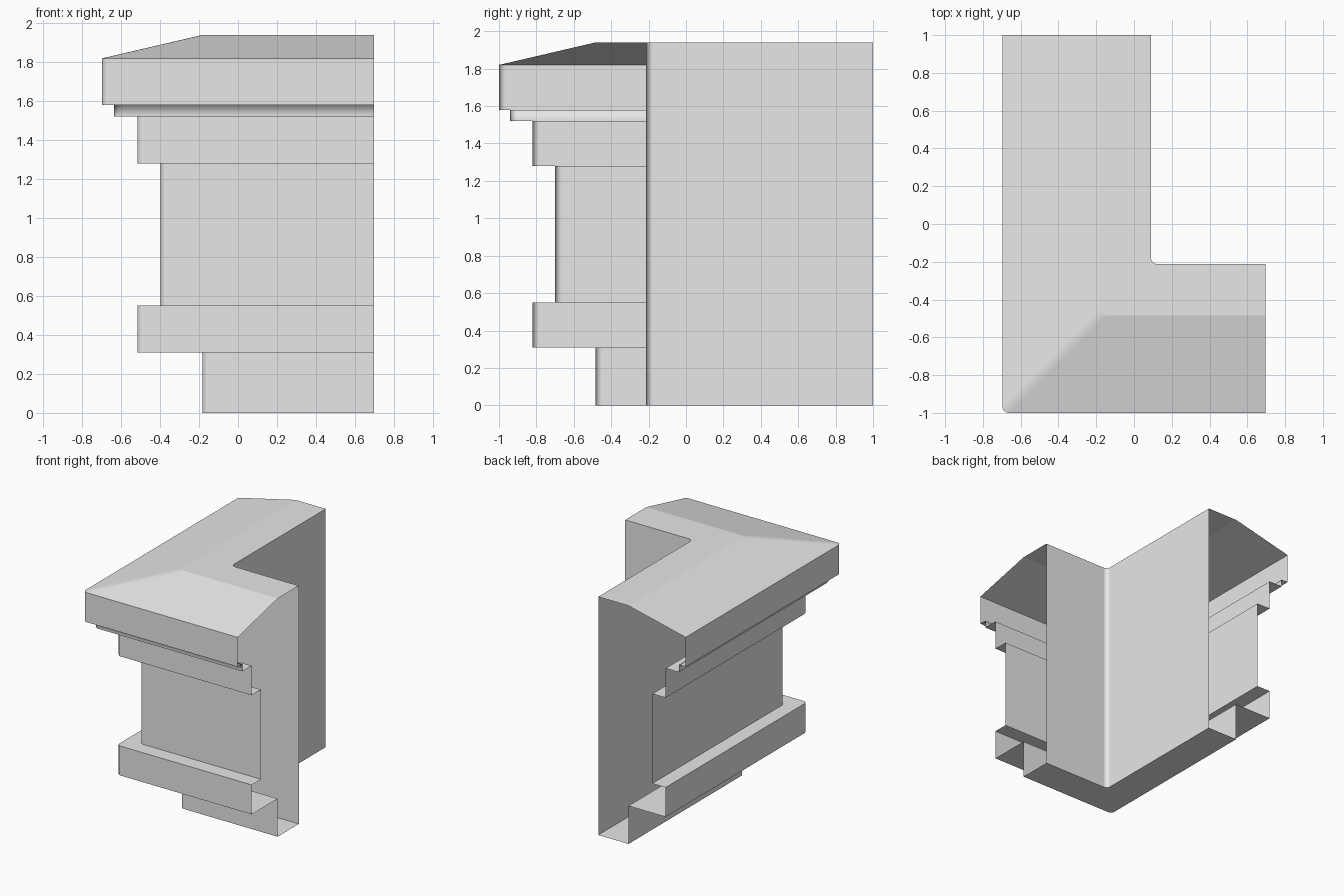
import bpy, bmesh
from math import pi, cos, sin

if "Cube" in bpy.data.objects:
    bpy.data.objects.remove(bpy.data.objects["Cube"], do_unlink=True)

HALF_X, HALF_Y = 0.697, 1.0
RADIUS, STEPS = 0.035, 6

grey = bpy.data.materials.new("light_grey")
grey.use_nodes = True
grey.diffuse_color = (0.8, 0.8, 0.8, 1)
for node in grey.node_tree.nodes:
    if node.type == "BSDF_PRINCIPLED":
        node.inputs["Base Color"].default_value = grey.diffuse_color


def path(d):
    """L-shaped path with a rounded corner, set in by d from the outer faces."""
    x, y = d - HALF_X, d - HALF_Y
    arc = [pi + pi / 2 * i / STEPS for i in range(STEPS + 1)]
    return ([(x, HALF_Y)]
            + [(x + RADIUS * (1 + cos(a)), y + RADIUS * (1 + sin(a))) for a in arc]
            + [(HALF_X, y)])


def sweep(name, profile, soft=()):
    """Sweep an open (inset, height) profile along the L; soft points shade smoothly."""
    bm = bmesh.new()
    rows = [[bm.verts.new((x, y, z)) for x, y in path(d)] for d, z in profile]
    for upper, lower in zip(rows, rows[1:]):
        for i in range(len(upper) - 1):
            face = bm.faces.new((upper[i], lower[i], lower[i + 1], upper[i + 1]))
            face.smooth = True
    for j, row in enumerate(rows):
        for a, b in zip(row, row[1:]):
            bm.edges.get((a, b)).smooth = j in soft
    mesh = bpy.data.meshes.new(name)
    bm.to_mesh(mesh)
    bm.free()
    mesh.materials.append(grey)
    obj = bpy.data.objects.new(name, mesh)
    bpy.context.collection.objects.link(obj)
    weighted = obj.modifiers.new("flat_walls", "WEIGHTED_NORMAL")
    weighted.keep_sharp = True
    return obj


# Insets of the profile steps
LIP, TRIM, PANEL, BASE, BACK = 0.06, 0.18, 0.30, 0.515, 0.787

# Sloped top slab with its vertical edge
sweep("top_slab", [(BACK, 1.94), (BASE, 1.94), (0, 1.82), (0, 1.58)])
# Narrow moulding under the slab
sweep("under_moulding", [(0, 1.58), (LIP, 1.58), (LIP, 1.52), (TRIM, 1.52)], soft=(1,))
# Bands above and below the recessed panel
sweep("upper_band", [(TRIM, 1.52), (TRIM, 1.28), (PANEL, 1.28)])
sweep("panel", [(PANEL, 1.28), (PANEL, 0.55)])
sweep("lower_band", [(PANEL, 0.55), (TRIM, 0.55), (TRIM, 0.31), (BASE, 0.31)])
# Recessed foot, underside and plain back wall; the two ends stay open
sweep("foot", [(BASE, 0.31), (BASE, 0)])
sweep("underside", [(BASE, 0), (BACK, 0)])
sweep("back_wall", [(BACK, 0), (BACK, 1.94)])
